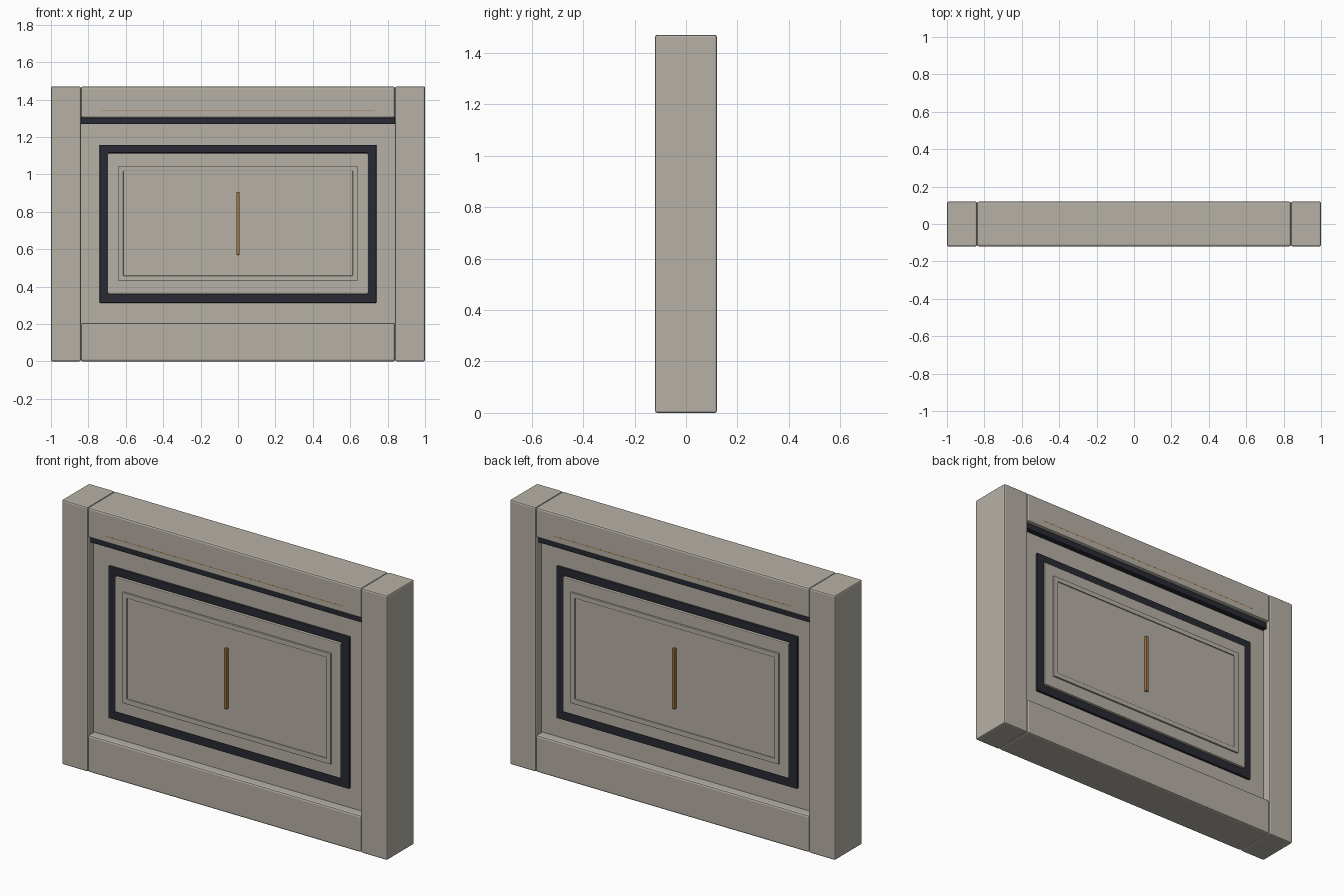
import bpy, bmesh

if "Cube" in bpy.data.objects:
    bpy.data.objects.remove(bpy.data.objects["Cube"])


def material(name, rgb):
    m = bpy.data.materials.new(name)
    m.diffuse_color = (*rgb, 1.0)
    m.use_nodes = True
    m.node_tree.nodes["Principled BSDF"].inputs["Base Color"].default_value = m.diffuse_color
    return m


STONE = material("warm_stone", (0.47, 0.44, 0.38))
DARK = material("dark_trim", (0.022, 0.023, 0.033))
BRASS = material("aged_brass", (0.36, 0.19, 0.055))


def finish(name, bm, mat, bevel=0.0, mirror=None):
    bmesh.ops.recalc_face_normals(bm, faces=bm.faces)
    mesh = bpy.data.meshes.new(name)
    bm.to_mesh(mesh)
    bm.free()
    mesh.materials.append(mat)
    ob = bpy.data.objects.new(name, mesh)
    bpy.context.collection.objects.link(ob)
    if bevel:
        mod = ob.modifiers.new("bevel", 'BEVEL')
        mod.width = bevel
        mod.segments = 2
        mod.limit_method = 'ANGLE'
    if mirror:
        mod = ob.modifiers.new("mirror", 'MIRROR')
        mod.use_axis = (mirror == 'X', mirror == 'Y', False)
        mod.use_clip = False
        mod.use_mirror_merge = False
    return ob


def box(name, x, y, z, mat, bevel=0.0, mirror=None):
    """Box given as (low, high) on each axis."""
    bm = bmesh.new()
    bmesh.ops.create_cube(bm, size=1)
    for v in bm.verts:
        v.co = [r[0] if c < 0 else r[1] for c, r in zip(v.co, (x, y, z))]
    return finish(name, bm, mat, bevel, mirror)


def ring(name, outer, inner, y, mat, bevel=0.0):
    """Rectangular border; outer and inner are (half width, low z, high z)."""
    bm = bmesh.new()
    loops = []
    for w, z0, z1 in (outer, inner):
        for depth in y:
            loops.append([bm.verts.new((px, depth, pz)) for px, pz in
                          ((-w, z0), (w, z0), (w, z1), (-w, z1))])
    of, ob, nf, nb = loops
    for a, b in ((of, ob), (nf, nb), (of, nf), (ob, nb)):
        for i in range(4):
            j = (i + 1) % 4
            bm.faces.new((a[i], a[j], b[j], b[i]))
    return finish(name, bm, mat, bevel, mirror='Y')


D = 0.12      # half depth of the wall
W = 0.84      # half width between the posts

# Structural surround
box("side_post", (W, 1.0), (-D, D), (0, 1.47), STONE, 0.008, 'X')
box("bottom_rail", (-W, W), (-D, D), (0, 0.205), STONE, 0.01)
box("top_rail", (-W, W), (-D, D), (1.302, 1.47), STONE, 0.01)
box("wall_core", (-W, W), (-0.07, 0.07), (0.19, 1.31), STONE)

# Dark shadow strip below the top rail
box("shadow_strip", (-W, W), (-0.10, 0.10), (1.268, 1.304), DARK, 0.004)

# Layered panel decoration on both faces
ring("dark_border", (0.74, 0.313, 1.157), (0.69, 0.36, 1.115),
     (-0.083, -0.06), DARK, 0.003)
box("raised_panel", (-0.695, 0.695), (-0.092, -0.06), (0.363, 1.112),
    STONE, 0.004, 'Y')
ring("panel_moulding", (0.64, 0.43, 1.045), (0.613, 0.458, 1.018),
     (-0.102, -0.085), STONE, 0.002)
box("panel_field", (-0.62, 0.62), (-0.096, -0.085), (0.452, 1.025),
    STONE, mirror='Y')

# Brass details
box("brass_bar", (-0.008, 0.008), (-0.112, -0.085), (0.57, 0.906),
    BRASS, 0.002, 'Y')
box("brass_inlay", (-0.73, 0.73), (-D - 0.0002, -D + 0.004),
    (1.338, 1.342), BRASS, mirror='Y')
